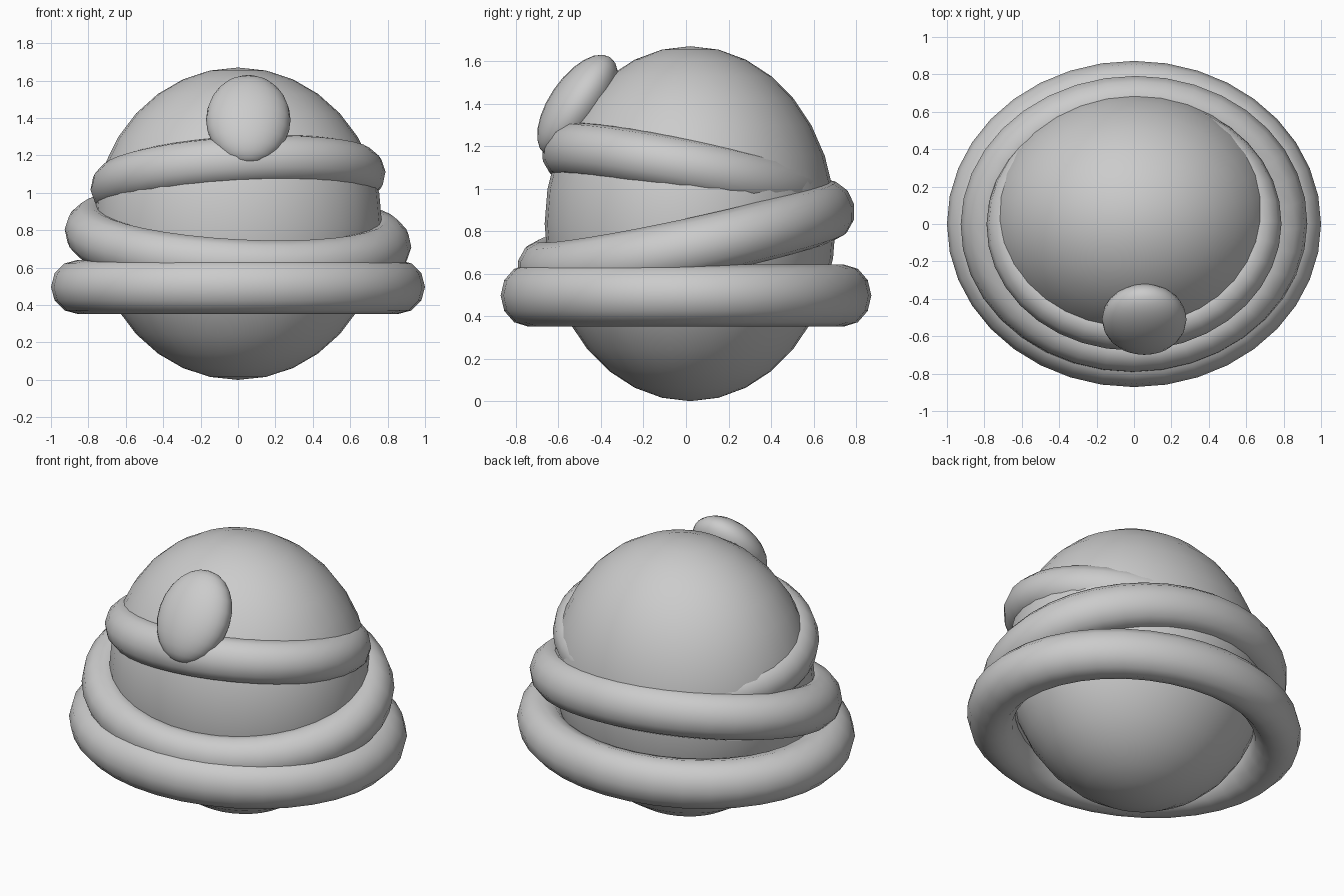
import bpy
from math import radians

if "Cube" in bpy.data.objects:
    bpy.data.objects.remove(bpy.data.objects["Cube"])

grey = bpy.data.materials.new("plain grey")
grey.diffuse_color = (0.6, 0.6, 0.6, 1)
grey.use_nodes = True
grey.node_tree.nodes["Principled BSDF"].inputs["Base Color"].default_value = grey.diffuse_color


def finish(name, scale, tilt):
    ob = bpy.context.object
    ob.name = name
    ob.scale = scale
    ob.rotation_euler = [radians(a) for a in tilt]
    ob.data.materials.append(grey)
    bpy.ops.object.shade_smooth()


def ball(name, loc, scale, tilt=(0, 0, 0), segments=32, rings=16):
    bpy.ops.mesh.primitive_uv_sphere_add(segments=segments, ring_count=rings,
                                         radius=1, location=loc)
    finish(name, scale, tilt)


def wrap(name, z, major, minor, tilt):
    # oval roll of cloth, slightly narrower front to back
    bpy.ops.mesh.primitive_torus_add(major_segments=36, minor_segments=12,
                                     major_radius=major, minor_radius=minor,
                                     location=(0, 0, z))
    finish(name, (1, 0.872, 1), tilt)


# rounded core
ball("core", (0, 0.02, 0.835), (0.77, 0.685, 0.835))

# three wrapped rolls, the upper two tilted opposite ways
wrap("lower_wrap", 0.497, 0.855, 0.145, (0, 0, 0))
wrap("middle_wrap", 0.757, 0.788, 0.14, (12, 3, 0))
wrap("upper_wrap", 1.065, 0.66, 0.13, (-11, -3.5, 0))

# oval ornament leaning on the front
ball("front_ornament", (0.055, -0.51, 1.39), (0.226, 0.136, 0.275), (-34, 0, 0), 24, 12)
